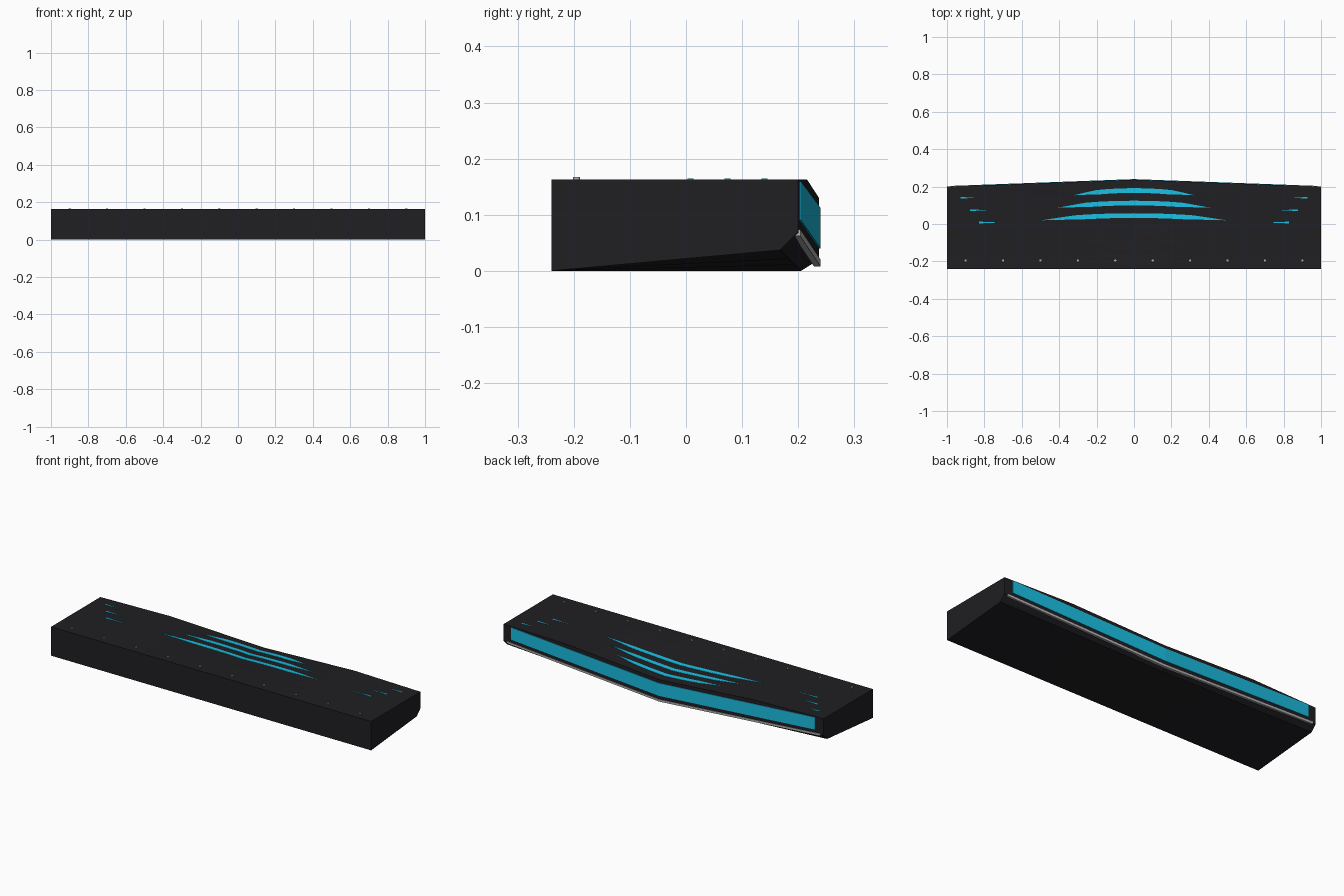
import bpy, bmesh
from mathutils import Vector
from mathutils.bvhtree import BVHTree

if "Cube" in bpy.data.objects:
    bpy.data.objects.remove(bpy.data.objects["Cube"])


def material(name, col):
    m = bpy.data.materials.new(name)
    m.diffuse_color = (*col, 1)
    m.use_nodes = True
    m.node_tree.nodes["Principled BSDF"].inputs["Base Color"].default_value = m.diffuse_color
    return m


DARK = material("dark_shell", (0.014, 0.014, 0.017))
CYAN = material("cyan_glow", (0.01, 0.52, 0.76))
SILVER = material("silver", (0.45, 0.45, 0.45))


def lerp(a, b, t):
    return a + (b - a) * t


def finish(bm, name, mat):
    bmesh.ops.recalc_face_normals(bm, faces=bm.faces)
    me = bpy.data.meshes.new(name)
    bm.to_mesh(me)
    bm.free()
    me.materials.append(mat)
    ob = bpy.data.objects.new(name, me)
    bpy.context.collection.objects.link(ob)
    return ob


def loft(rings):
    """Skin closed rings of points and cap both ends."""
    bm = bmesh.new()
    vs = [[bm.verts.new(p) for p in r] for r in rings]
    n = len(vs[0])
    for a, b in zip(vs, vs[1:]):
        for i in range(n):
            j = (i + 1) % n
            bm.faces.new((a[i], a[j], b[j], b[i]))
    bm.faces.new(vs[0])
    bm.faces.new(vs[-1])
    return bm


# Main shell: back edge is a shallow V with a dipped middle
def section(x):
    t = abs(x)
    yb = lerp(0.237, 0.2, t)
    zt = 0.163 - 0.033 * max(0, 1 - t / 0.58)
    low = lerp(0.02, 0.07, t)
    ring = [(-0.24, 0)]
    for i in range(7):
        s = i / 6
        ring.append((lerp(-0.24, yb, s), lerp(0.163, zt, s)))
    ring += [(yb, low), (lerp(0.205, 0.168, t), 0.037 * t)]
    return [(x, y, z) for y, z in ring]


bm = loft([section(x) for x in (-1, -0.58, -0.29, 0, 0.29, 0.58, 1)])
bmesh.ops.triangulate(bm, faces=[f for f in bm.faces if len(f.verts) == 4])
tree = BVHTree.FromBMesh(bm)
finish(bm, "shell", DARK)


def top_z(x, y):
    return tree.ray_cast(Vector((x, y, 1)), Vector((0, 0, -1)))[0].z


# Glowing panel across the back
def panel_ring(x):
    t = abs(x)
    y = lerp(0.237, 0.2, t)
    z0, z1 = lerp(0.04, 0.093, t), lerp(0.112, 0.162, t)
    return [(x, y - 0.01, z0), (x, y + 0.003, z0),
            (x, y + 0.003, z1), (x, y - 0.01, z1)]


finish(loft([panel_ring(x) for x in (-0.95, 0, 0.95)]), "back_light_panel", CYAN)


# Silver trim rail below the panel
def rail_ring(x):
    t = abs(x)
    y, z = lerp(0.234, 0.197, t), lerp(0.014, 0.069, t)
    return [(x, y + dy * 0.006, z + dz * 0.006)
            for dy, dz in ((-1, -1), (1, -1), (1, 1), (-1, 1))]


finish(loft([rail_ring(x) for x in (-0.98, 0, 0.98)]), "back_trim_rail", SILVER)


# Tapered light strips laid on the top surface
def strip(name, x0, x1, centre, width, n):
    rings = []
    for i in range(n + 1):
        x = lerp(x0, x1, i / n)
        y, w = centre(x), max(width(i / n), 0.0008) / 2
        a, b = (y - w, y + w)
        za, zb = top_z(x, a), top_z(x, b)
        rings.append([(x, a, za - 0.003), (x, b, zb - 0.003),
                      (x, b, zb + 0.0015), (x, a, za + 0.0015)])
    finish(loft(rings), name, CYAN)


for k in range(3):
    yc, half = 0.179 - 0.067 * k, 0.32 + 0.085 * k
    strip(f"centre_strip_{k + 1}", -half, half,
          lambda x: yc - 0.025 * (x / half) ** 2,
          lambda s: 0.025 * min(1, 2.6 * (1 - abs(2 * s - 1))), 16)
    xo, yo = 0.928 - 0.05 * k, 0.14 - 0.066 * k
    xi = xo - 0.07 - 0.02 * k
    for side, tag in ((-1, "left"), (1, "right")):
        strip(f"{tag}_strip_{k + 1}", side * xi, side * xo,
              lambda x: yo, lambda s: 0.01 * s, 3)

# Row of screws along the front edge
for i in range(10):
    x = -0.9 + 0.2 * i
    bm = bmesh.new()
    bmesh.ops.create_cone(bm, cap_ends=True, segments=12, radius1=0.006,
                          radius2=0.006, depth=0.01)
    bmesh.ops.translate(bm, verts=bm.verts, vec=(x, -0.195, 0.162))
    finish(bm, f"screw_{i + 1}", SILVER)
